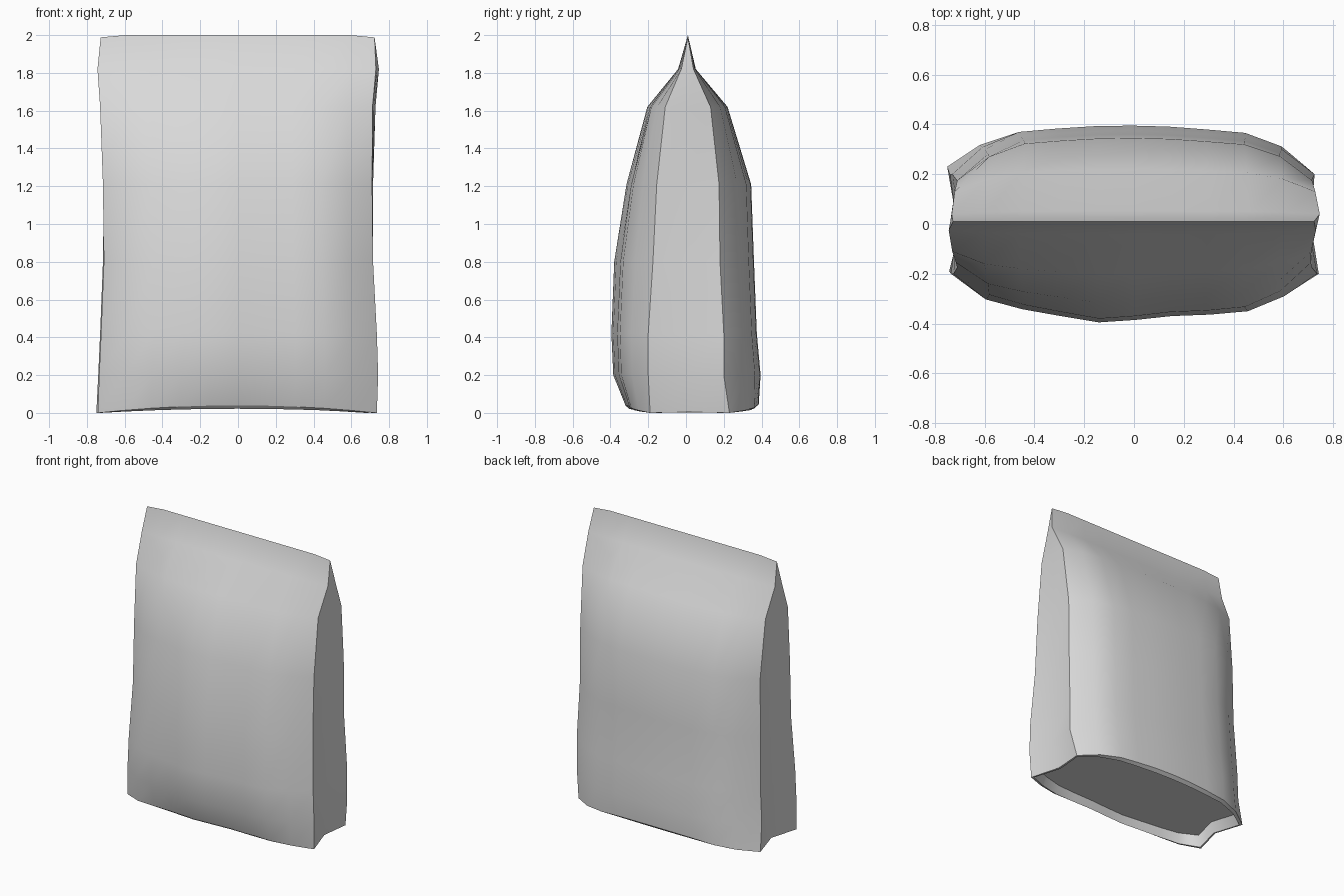
import bpy, bmesh

cube = bpy.data.objects.get("Cube")
if cube:
    bpy.data.objects.remove(cube, do_unlink=True)

# Plain pouch material
mat = bpy.data.materials.new("plain_grey")
mat.use_nodes = True
grey = (0.7, 0.7, 0.7, 1)
mat.diffuse_color = grey
mat.node_tree.nodes["Principled BSDF"].inputs["Base Color"].default_value = grey

COLUMNS = [-1, -0.82, -0.62, -0.41, -0.2, 0, 0.2, 0.41, 0.62, 0.82, 1]
# Bulge share at each column, from -x to +x
FRONT_BULGE = [0, 0.53, 0.73, 0.87, 1, 0.95, 0.87, 0.84, 0.77, 0.46, 0]
BACK_BULGE = [0, 0.56, 0.87, 0.94, 0.99, 1, 0.98, 0.92, 0.85, 0.57, 0]

# height, front (left, right x), back (left, right x), gusset (left, right x),
# front bulge y, front corner y, back corner y, back bulge y
LEVELS = [
    (0.00, (-0.742, 0.735), (-0.75, 0.69), (-0.69, 0.67), -0.32, -0.19, 0.23, 0.385),
    (0.20, (-0.735, 0.742), (-0.74, 0.725), (-0.71, 0.705), -0.385, -0.20, 0.20, 0.395),
    (0.42, (-0.725, 0.735), (-0.73, 0.725), (-0.71, 0.71), -0.395, -0.20, 0.20, 0.375),
    (0.80, (-0.71, 0.715), (-0.715, 0.715), (-0.70, 0.70), -0.38, -0.175, 0.18, 0.36),
    (1.21, (-0.715, 0.71), (-0.71, 0.715), (-0.71, 0.71), -0.315, -0.155, 0.175, 0.345),
    (1.62, (-0.73, 0.712), (-0.72, 0.728), (-0.72, 0.72), -0.205, -0.11, 0.13, 0.22),
    (1.82, (-0.744, 0.73), (-0.732, 0.746), (-0.738, 0.738), -0.042, -0.025, 0.04, 0.052),
    (2.00, (-0.727, 0.723), (-0.727, 0.723), (-0.727, 0.723), 0.01, 0.01, 0.01, 0.01),
]


def panel(z, ends, corner, bulge, shape, arch):
    """One bulged panel outline from -x to +x."""
    points = []
    for t, share in zip(COLUMNS, shape):
        x = ends[0] + (ends[1] - ends[0]) * (t + 1) / 2
        lift = arch * (1 - t * t) if z == 0 else 0
        drop = 0.012 if z == 2 and abs(t) == 1 else 0
        points.append((x, corner + (bulge - corner) * share, z + lift - drop))
    return points


def ring_points(level):
    """Closed outline: front, folded side, back, folded side."""
    z, front_x, back_x, fold_x, front, front_corner, back_corner, back = level
    fold_z = 0.005 if z == 0 else (z - 0.012 if z == 2 else z)
    mid = (front_corner + back_corner) / 2
    return (panel(z, front_x, front_corner, front, FRONT_BULGE, 0.04)
            + [(fold_x[1], mid, fold_z)]
            + panel(z, back_x, back_corner, back, BACK_BULGE, 0.045)[::-1]
            + [(fold_x[0], mid, fold_z)])


def bridge(bm, lower, upper):
    n = len(lower)
    for i in range(n):
        j = (i + 1) % n
        bm.faces.new((lower[i], lower[j], upper[j], upper[i]))


bm = bmesh.new()
rings = [[bm.verts.new(p) for p in ring_points(level)] for level in LEVELS]
for lower, upper in zip(rings, rings[1:]):
    bridge(bm, lower, upper)

# Recessed base inside a turned-under rim
rim = rings[0]
lip = [bm.verts.new((v.co.x * 0.98, v.co.y * 0.94, v.co.z * 0.55)) for v in rim]
base = [bm.verts.new((v.co.x * 0.95, v.co.y * 0.9, 0.08)) for v in rim]
bridge(bm, lip, rim)
bridge(bm, base, lip)
bm.faces.new(base[::-1])

# Soft panels with crisp side folds, rim and top seam
for face in bm.faces:
    face.smooth = True
corners = (0, len(COLUMNS) - 1, len(COLUMNS) + 1, 2 * len(COLUMNS))
crisp = [(lower[i], upper[i]) for lower, upper in zip(rings, rings[1:]) for i in corners]
for loop in (rim, lip, base):
    crisp += zip(loop, loop[1:] + loop[:1])
for pair in crisp:
    bm.edges.get(pair).smooth = False
bmesh.ops.remove_doubles(bm, verts=bm.verts, dist=0.001)
bmesh.ops.recalc_face_normals(bm, faces=bm.faces)
for edge in bm.edges:
    if all(v.co.z > 1.95 for v in edge.verts):
        edge.smooth = False

mesh = bpy.data.meshes.new("pouch_bag")
bm.to_mesh(mesh)
bm.free()
mesh.materials.append(mat)
bag = bpy.data.objects.new("pouch_bag", mesh)
bpy.context.collection.objects.link(bag)
